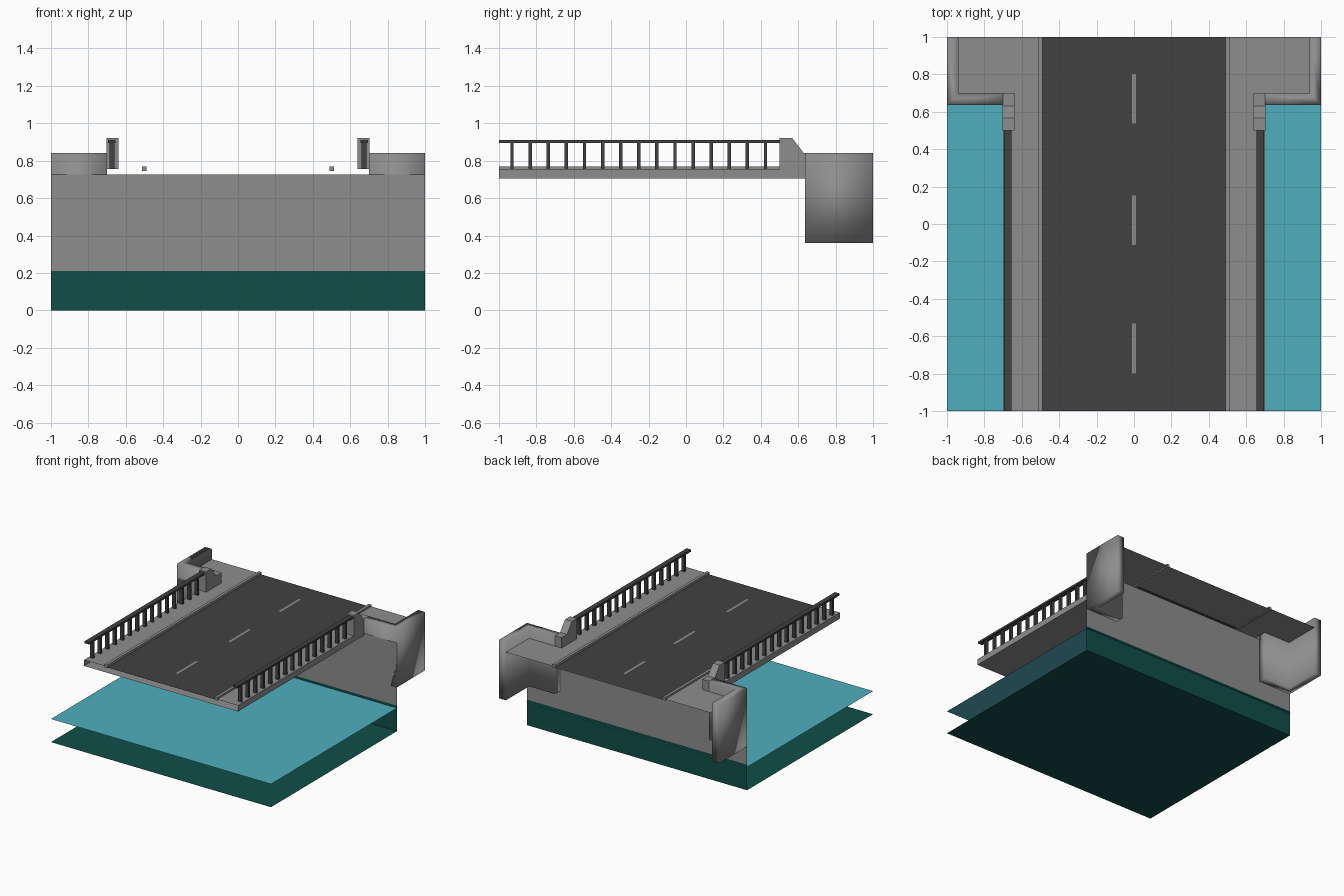
import bpy, bmesh

if "Cube" in bpy.data.objects:
    bpy.data.objects.remove(bpy.data.objects["Cube"])


def material(name, rgb):
    m = bpy.data.materials.new(name)
    m.diffuse_color = (*rgb, 1)
    m.use_nodes = True
    m.node_tree.nodes["Principled BSDF"].inputs["Base Color"].default_value = m.diffuse_color
    return m


CONCRETE = material("concrete grey", (0.27, 0.27, 0.27))
ASPHALT = material("asphalt charcoal", (0.054, 0.054, 0.054))
WATER = material("water cyan", (0.08, 0.43, 0.52))
BED = material("riverbed teal", (0.005, 0.076, 0.066))


def finish(name, bm, mat, smooth=False):
    me = bpy.data.meshes.new(name)
    for f in bm.faces:
        f.smooth = smooth
    bm.to_mesh(me)
    bm.free()
    me.materials.append(mat)
    ob = bpy.data.objects.new(name, me)
    bpy.context.collection.objects.link(ob)
    return ob


def sheet(name, corners, mat):
    bm = bmesh.new()
    bm.faces.new([bm.verts.new(c) for c in corners])
    return finish(name, bm, mat)


def flat(name, x0, x1, y0, y1, z, mat, up=True):
    c = [(x0, y0, z), (x1, y0, z), (x1, y1, z), (x0, y1, z)]
    return sheet(name, c if up else c[::-1], mat)


def prism(name, points, offset, mat, smooth=False):
    """Extrude a closed outline of 3D points along an offset."""
    bm = bmesh.new()
    face = bm.faces.new([bm.verts.new(p) for p in points])
    ext = bmesh.ops.extrude_face_region(bm, geom=[face])["geom"]
    bmesh.ops.translate(bm, vec=offset, verts=[v for v in ext if isinstance(v, bmesh.types.BMVert)])
    bmesh.ops.recalc_face_normals(bm, faces=bm.faces)
    return finish(name, bm, mat, smooth)


def box(name, x0, x1, y0, y1, z0, z1, mat):
    return prism(name, [(x0, y0, z0), (x1, y0, z0), (x1, y1, z0), (x0, y1, z0)],
                 (0, 0, z1 - z0), mat)


def mirror(ob):
    ob.modifiers.new("mirror_x", 'MIRROR')
    return ob


BANK = 0.635    # y of the river bank wall
TOP = 0.755     # pavement height

# River: bed, water surface, and bank wall with a teal foot
flat("riverbed", -1, 1, -1, BANK, 0, BED)
flat("water", -1, 1, -1, BANK + 0.008, 0.19, WATER)
for name, z0, z1, mat in (("bank_foot", 0, 0.21, BED), ("bank_wall", 0.21, 0.725, CONCRETE)):
    sheet(name, [(-1, BANK, z0), (1, BANK, z0), (1, BANK, z1), (-1, BANK, z1)], mat)

# Road and its undersides (deck is open at the front end)
flat("road", -0.5, 0.5, -1, 1, 0.75, ASPHALT)
flat("deck_underside", -0.7, 0.7, -1, BANK, 0.706, CONCRETE, up=False)
flat("approach_underside", -0.5, 0.5, BANK, 1, 0.746, CONCRETE, up=False)

# Centre line dashes
for i, y in enumerate((-0.665, 0.02, 0.67)):
    flat(f"lane_dash_{i}", -0.01, 0.01, y - 0.133, y + 0.133, 0.753, CONCRETE)

# Pavements, deck sides and kerbs
mirror(flat("pavement", 0.5, 0.7, -1, 1, TOP, CONCRETE))
mirror(flat("approach_pavement", 0.7, 0.94, 0.69, 1, TOP, CONCRETE))
mirror(sheet("deck_side", [(0.7, -1, 0.706), (0.7, BANK, 0.706), (0.7, BANK, TOP), (0.7, -1, TOP)], CONCRETE))
mirror(box("kerb", 0.488, 0.512, -1, 1, 0.745, 0.77, CONCRETE))

# L-shaped wing walls, softly shaded
wing = [(0.7, BANK), (1, BANK), (1, 1), (0.937, 1), (0.937, 0.7), (0.7, 0.7)]
mirror(prism("wing_wall", [(x, y, 0.36) for x, y in wing], (0, 0, 0.48), CONCRETE, True))

# End pillars with a sloped shoulder
pillar = [(0.5, TOP), (0.7, TOP), (0.7, 0.84), (0.63, 0.84), (0.567, 0.922), (0.5, 0.922)]
mirror(prism("end_pillar", [(0.64, y, z) for y, z in pillar], (0.063, 0, 0), CONCRETE))

# Railings
mirror(box("handrail", 0.654, 0.694, -1, 0.5, 0.894, 0.911, ASPHALT))
for i in range(15):
    y = -0.93 + i * 0.0968
    mirror(box(f"rail_post_{i}", 0.659, 0.686, y - 0.009, y + 0.009, TOP, 0.896, ASPHALT))
